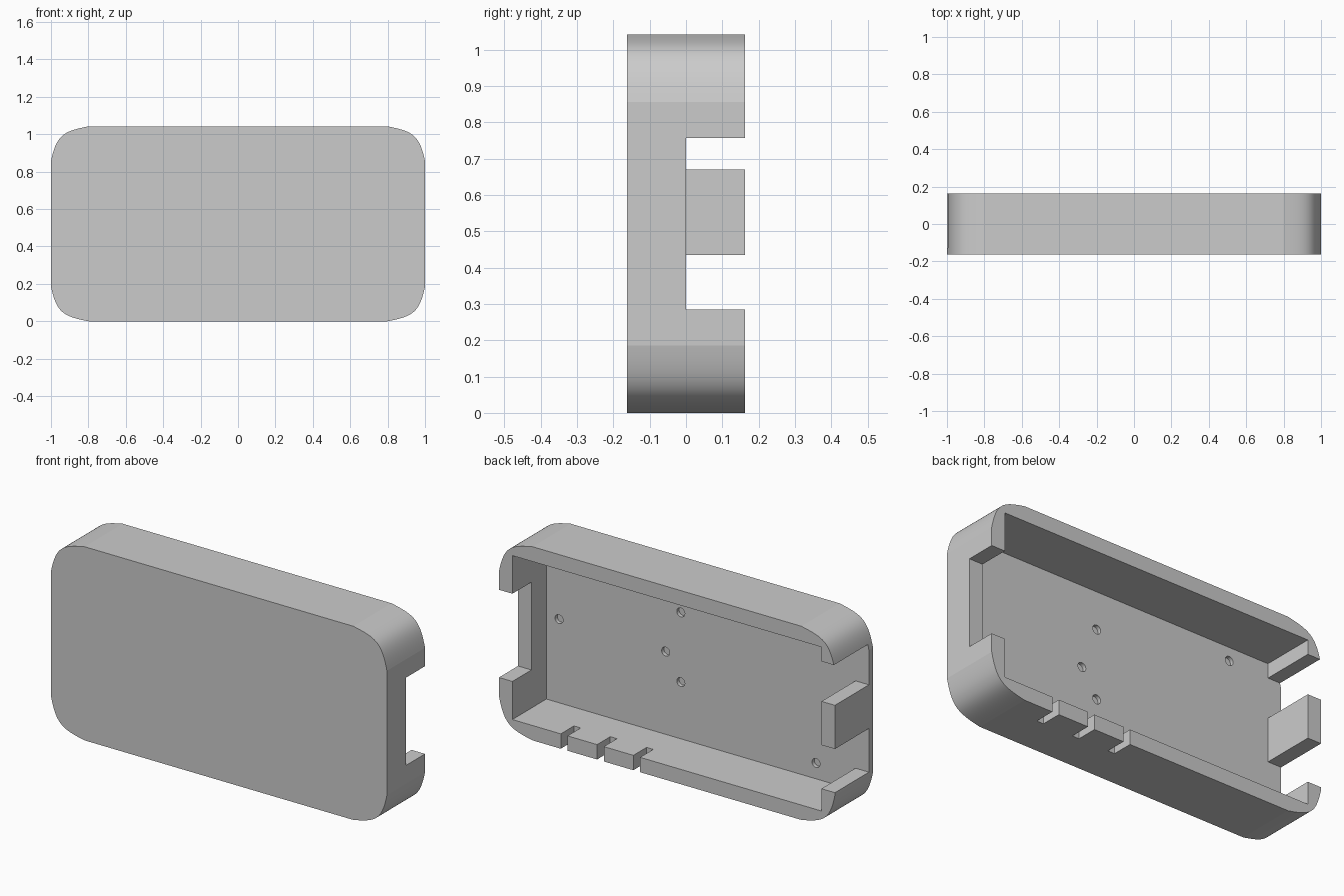
import bpy, bmesh, math
from mathutils import Vector, Matrix

cube = bpy.data.objects.get("Cube")
if cube:
    bpy.data.objects.remove(cube, do_unlink=True)

W, D, H = 1.0, 0.162, 1.042      # half width, half depth, full height
WALL, FLOOR_Y = 0.08, -0.127     # wall thickness, inner face of the front panel

grey = bpy.data.materials.new("plain_grey")
grey.use_nodes = True
grey.diffuse_color = (0.6, 0.6, 0.6, 1)
grey.node_tree.nodes["Principled BSDF"].inputs["Base Color"].default_value = (0.6, 0.6, 0.6, 1)


def make_object(name, bm):
    bmesh.ops.recalc_face_normals(bm, faces=bm.faces)
    mesh = bpy.data.meshes.new(name)
    bm.to_mesh(mesh)
    bm.free()
    mesh.materials.append(grey)
    obj = bpy.data.objects.new(name, mesh)
    bpy.context.collection.objects.link(obj)
    return obj


def box(name, x0, x1, y0, y1, z0, z1):
    bm = bmesh.new()
    size = Matrix.Diagonal((x1 - x0, y1 - y0, z1 - z0, 1))
    centre = Matrix.Translation(((x0 + x1) / 2, (y0 + y1) / 2, (z0 + z1) / 2))
    bmesh.ops.create_cube(bm, size=1, matrix=centre @ size)
    return make_object(name, bm)


def cylinder(name, x, z, radius, y0, y1):
    bm = bmesh.new()
    place = Matrix.Translation((x, (y0 + y1) / 2, z)) @ Matrix.Rotation(math.pi / 2, 4, 'X')
    bmesh.ops.create_cone(bm, cap_ends=True, segments=24, radius1=radius,
                          radius2=radius, depth=y1 - y0, matrix=place)
    return make_object(name, bm)


def cut(target, cutter):
    cutter.hide_render = True
    mod = target.modifiers.new("cut", 'BOOLEAN')
    mod.operation, mod.solver, mod.object = 'DIFFERENCE', 'EXACT', cutter
    bpy.context.view_layer.objects.active = target
    bpy.ops.object.modifier_apply(modifier=mod.name)
    bpy.data.objects.remove(cutter, do_unlink=True)


def corner(steps=28):
    # One softly squared corner, as offsets from the middle of the outline
    a, b, c, d = [Vector(p) for p in
                  ((W, 0.335), (0.97, 0.479), (0.93, 0.495), (0.8, H / 2))]
    for i in range(steps + 1):
        t = i / steps
        u = 1 - t
        yield a * u**3 + b * 3 * u * u * t + c * 3 * u * t * t + d * t**3


# Outer body: rounded outline extruded from front to back
quarter = [(p.x, p.y) for p in corner()]
upper = quarter + [(-x, z) for x, z in reversed(quarter)]
outline = upper + [(-x, -z) for x, z in upper]
bm = bmesh.new()
face = bm.faces.new([bm.verts.new((x, -D, z + H / 2)) for x, z in outline])
solid = bmesh.ops.extrude_face_region(bm, geom=[face])
bmesh.ops.translate(bm, vec=(0, 2 * D, 0),
                    verts=[v for v in solid["geom"] if isinstance(v, bmesh.types.BMVert)])
shell = make_object("case_shell", bm)

# Rectangular cavity, open at the back
INNER = W - WALL
cut(shell, box("cavity", -INNER, INNER, FLOOR_Y, 0.3, WALL, H - WALL))

# One broad opening in the +x end, two deep ones around a tab in the -x end
cut(shell, box("wide_opening", 0.85, 1.1, 0, 0.3, 0.285, 0.757))
for z0, z1 in ((0.2, 0.435), (0.67, 0.885)):
    cut(shell, box("end_opening", -1.1, -0.85, FLOOR_Y, 0.3, z0, z1))

# Three narrow slots in the lower wall
for x in (0.18, 0.396, 0.612):
    cut(shell, box("slot", x - 0.02, x + 0.02, 0.05, 0.3, -0.1, 0.15))

# Shallow round recesses in the inner face of the panel
for x, z in ((0.845, 0.53), (0.12, 0.76), (0.21, 0.525),
             (0.12, 0.385), (-0.685, 0.165), (-0.685, 0.89)):
    cut(shell, cylinder("recess", x, z, 0.024, FLOOR_Y - 0.02, 0))

# Smooth corners, crisp edges elsewhere
bpy.ops.object.select_all(action='DESELECT')
shell.select_set(True)
bpy.context.view_layer.objects.active = shell
bpy.ops.object.shade_smooth_by_angle(angle=math.radians(10.5))
